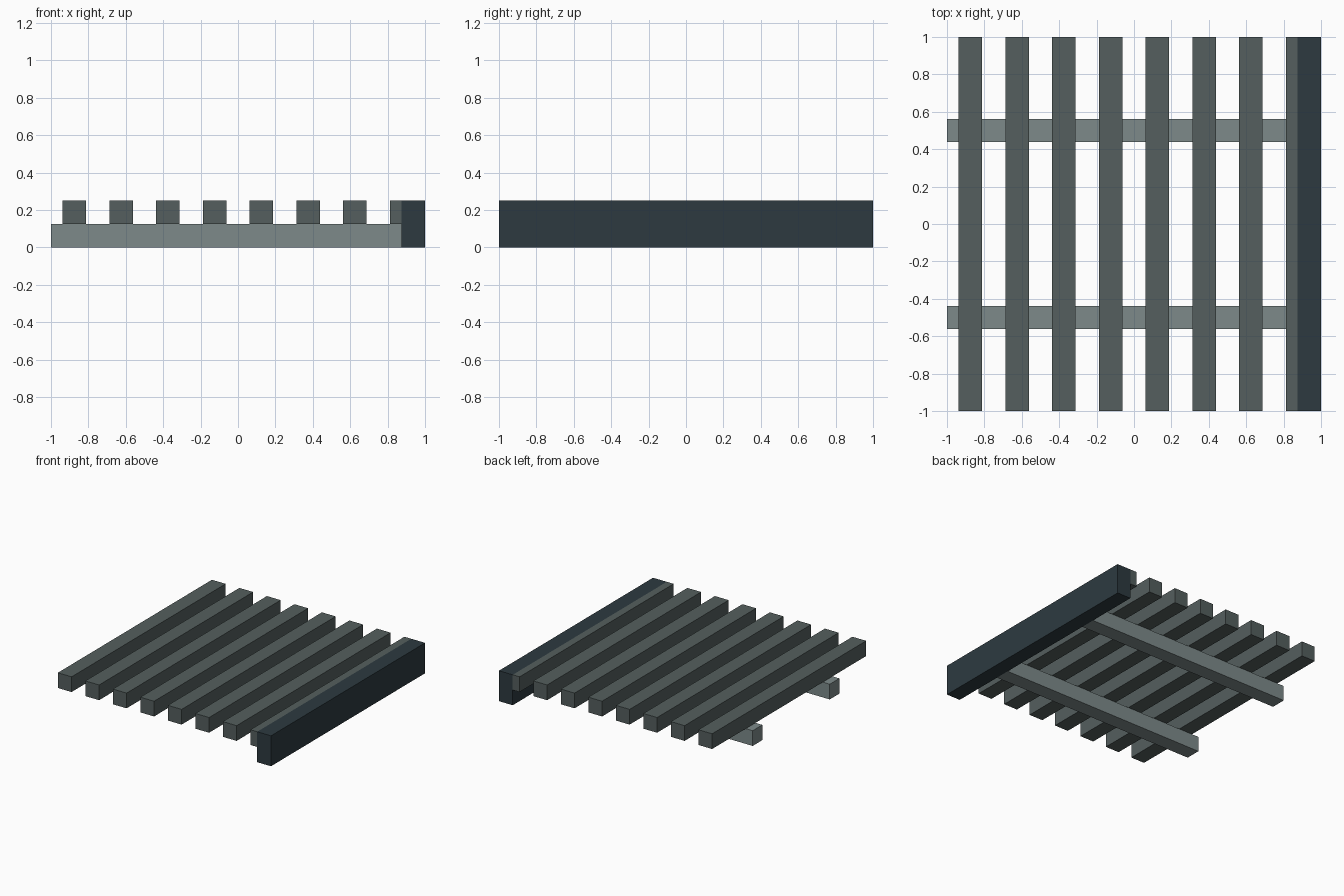
import bpy

if "Cube" in bpy.data.objects:
    bpy.data.objects.remove(bpy.data.objects["Cube"])


def material(name, color):
    m = bpy.data.materials.new(name)
    m.diffuse_color = (*color, 1.0)
    m.use_nodes = True
    m.node_tree.nodes["Principled BSDF"].inputs["Base Color"].default_value = m.diffuse_color
    return m


def box(name, x, y, z, mat):
    """Box spanning the given (min, max) ranges."""
    bpy.ops.mesh.primitive_cube_add(size=1)
    ob = bpy.context.object
    ob.name = name
    ranges = (x, y, z)
    for v in ob.data.vertices:
        v.co = [r[0] if c < 0 else r[1] for c, r in zip(v.co, ranges)]
    ob.data.materials.append(mat)
    return ob


slat_grey = material("slat grey", (0.089, 0.114, 0.112))
rail_grey = material("light rail grey", (0.205, 0.254, 0.254))
beam_blue = material("dark blue grey", (0.026, 0.042, 0.051))

T = 0.125        # timber thickness
BEAM_X = 0.875   # inner face of the edge beam

# Edge beam along the right side
box("edge_beam", (BEAM_X, 1), (-1, 1), (0, 2 * T), beam_blue)

# Two support rails under the slats, butting against the beam
for side, y in (("front", -0.5), ("back", 0.5)):
    box(f"{side}_rail", (-1, BEAM_X), (y - T / 2, y + T / 2), (0, T), rail_grey)

# Eight evenly spaced slats; the last one is cut off by the beam
for i in range(8):
    x = -0.9375 + 0.25 * i
    box(f"slat_{i + 1}", (x, min(x + T, BEAM_X)), (-1, 1), (T, 2 * T), slat_grey)
